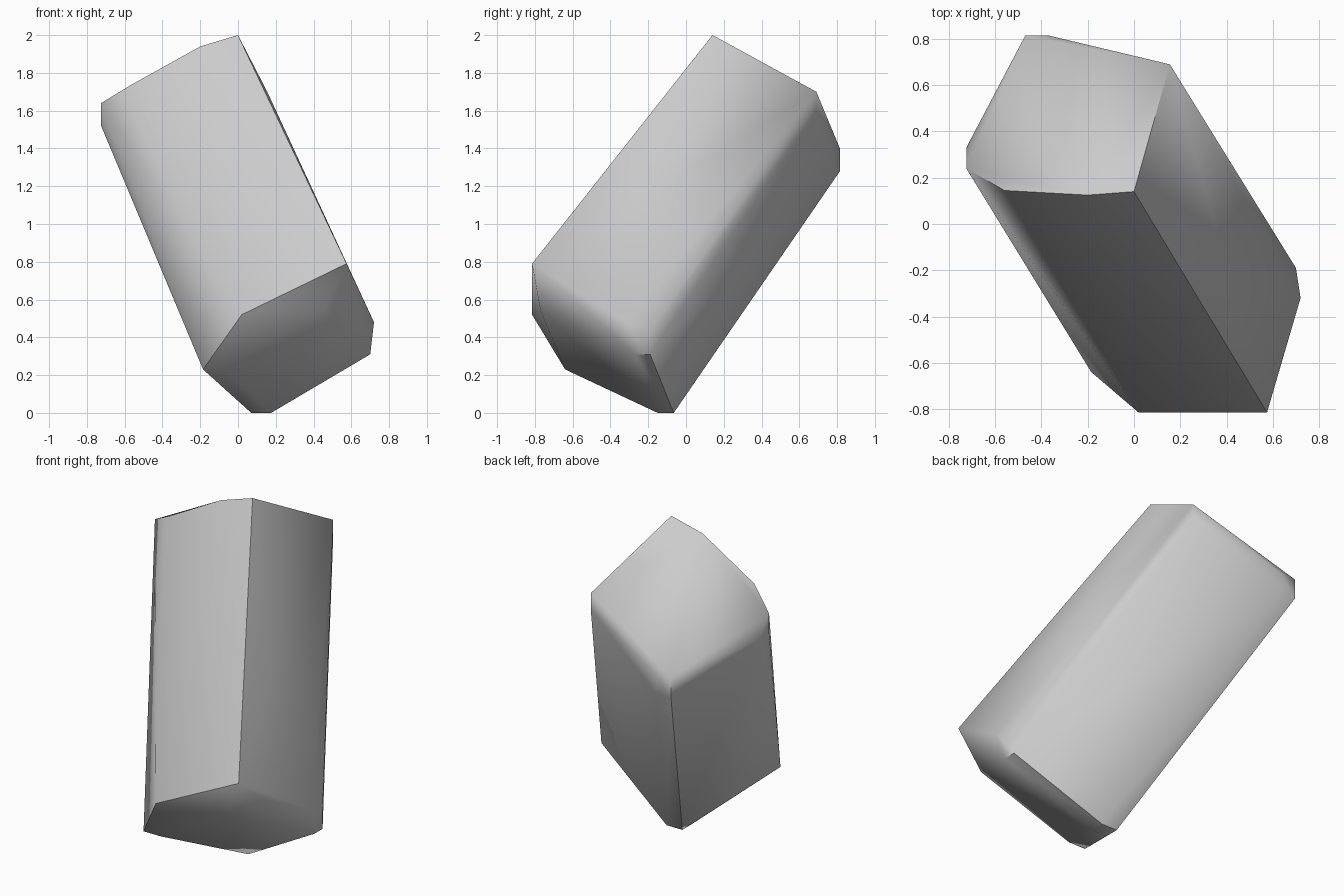
import bpy
import bmesh

if "Cube" in bpy.data.objects:
    bpy.data.objects.remove(bpy.data.objects["Cube"])

# Upper end of the leaning block, corner by corner
upper_end = [
    (0.0, 0.14, 2.0), (-0.20, 0.125, 1.94), (-0.56, 0.145, 1.74),
    (-0.725, 0.24, 1.64), (-0.725, 0.33, 1.52), (-0.725, 0.24, 1.52),
    (0.155, 0.69, 1.70), (0.155, 0.69, 1.60),
]
# Small square facet on the back corner
upper_end += [(x, 0.815, z) for x in (-0.47, -0.37) for z in (1.28, 1.40)]

# Lower end
lower_end = [
    (0.575, -0.815, 0.79), (0.02, -0.815, 0.52), (0.45, -0.77, 0.54),
    (-0.185, -0.64, 0.23), (-0.07, -0.64, 0.23),
    (0.72, -0.32, 0.48), (0.70, -0.19, 0.43),
    (0.70, -0.19, 0.31), (0.70, -0.27, 0.31),
]
# Small square facet the block stands on
lower_end += [(x, y, 0.0) for x in (0.07, 0.175) for y in (-0.15, -0.065)]

# Skin both ends into one chamfered block
bm = bmesh.new()
for co in upper_end + lower_end:
    bm.verts.new(co)
bmesh.ops.convex_hull(bm, input=bm.verts)
loose = [v for v in bm.verts if not v.link_faces]
bmesh.ops.delete(bm, geom=loose, context='VERTS')
bmesh.ops.dissolve_limit(bm, angle_limit=0.02, verts=bm.verts, edges=bm.edges)
bmesh.ops.recalc_face_normals(bm, faces=bm.faces)

mesh = bpy.data.meshes.new("leaning_block")
bm.to_mesh(mesh)
bm.free()
block = bpy.data.objects.new("leaning_block", mesh)
bpy.context.collection.objects.link(block)

# Soft long edges, crisp end caps
bpy.context.view_layer.objects.active = block
block.select_set(True)
bpy.ops.object.shade_smooth_by_angle(angle=0.8)
